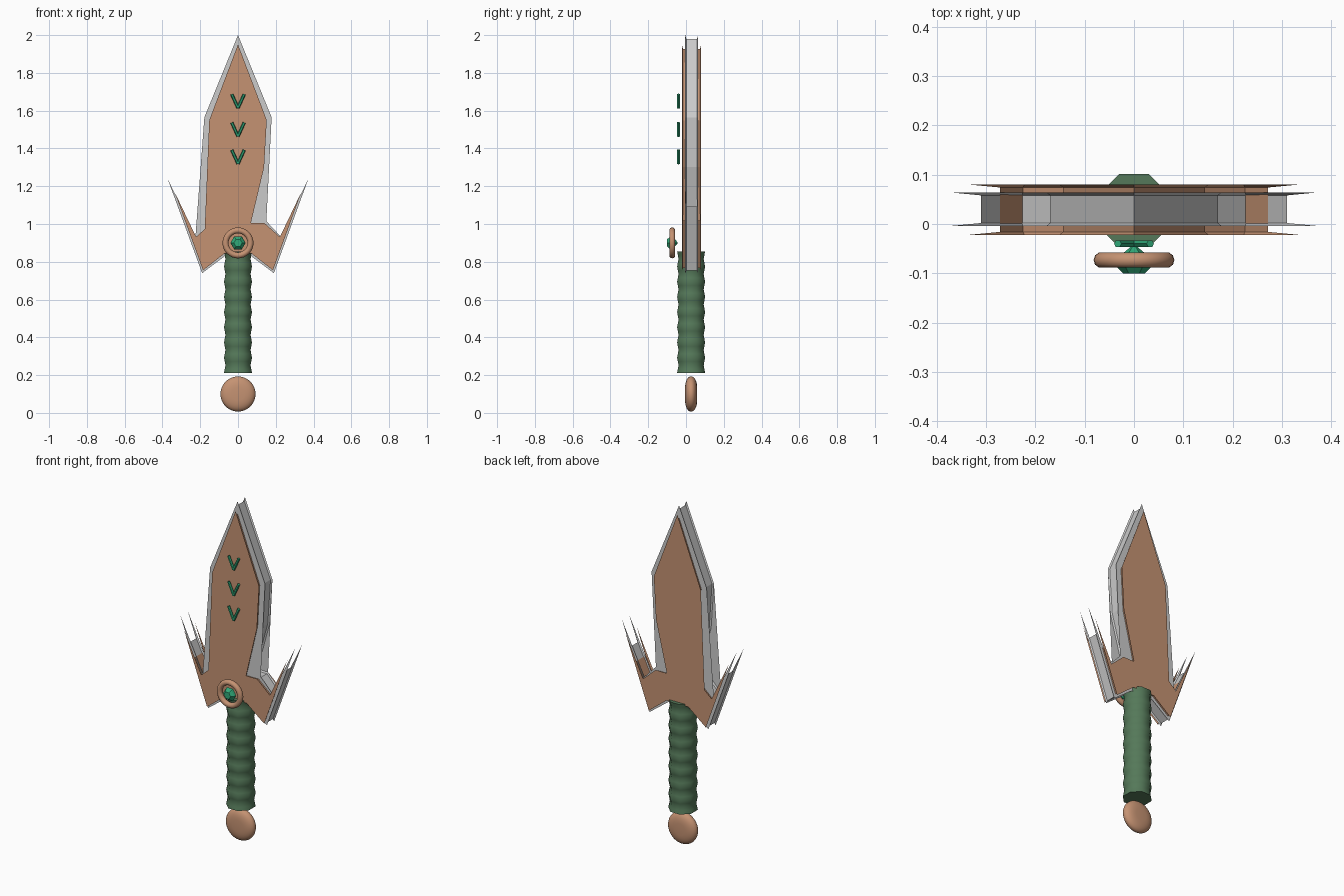
import bpy, bmesh, math
from mathutils import Vector, Matrix

if "Cube" in bpy.data.objects:
    bpy.data.objects.remove(bpy.data.objects["Cube"])


def material(name, rgb):
    m = bpy.data.materials.new(name)
    m.diffuse_color = (*rgb, 1)
    m.use_nodes = True
    m.node_tree.nodes["Principled BSDF"].inputs["Base Color"].default_value = m.diffuse_color
    return m


COPPER = material("copper", (0.56, 0.29, 0.17))
GREEN = material("grip_green", (0.09, 0.19, 0.10))
GEM = material("gem_green", (0.03, 0.40, 0.19))
MID_Y = 0.03


def finish(name, bm, mat=None, smooth=None):
    bmesh.ops.recalc_face_normals(bm, faces=bm.faces)
    me = bpy.data.meshes.new(name)
    bm.to_mesh(me)
    bm.free()
    ob = bpy.data.objects.new(name, me)
    bpy.context.collection.objects.link(ob)
    if mat:
        me.materials.append(mat)
    if smooth:
        bpy.ops.object.select_all(action='DESELECT')
        ob.select_set(True)
        bpy.context.view_layer.objects.active = ob
        bpy.ops.object.shade_smooth_by_angle(angle=math.radians(smooth))
    return ob


def inset(pts, d):
    """Mitred inward offset of a clockwise outline."""
    out = []
    for i, p in enumerate(pts):
        a = (p - pts[i - 1]).normalized()
        b = (pts[(i + 1) % len(pts)] - p).normalized()
        na, nb = Vector((a.y, -a.x)), Vector((b.y, -b.x))
        out.append(p + (na + nb) * d / (1 + na.dot(nb)))
    return out


def plate(name, half, y0, y1, mat=None, d=0.008, lip=0.006):
    """Symmetric slab whose front and back faces overhang a recessed rim."""
    right = [Vector(p) for p in half]
    left = [Vector((-p.x, p.y)) for p in reversed(right) if p.x > 1e-6]
    full = right + left
    core = inset(full, d)
    bm = bmesh.new()
    rings = [[bm.verts.new((p.x, y, p.y)) for p in o]
             for o, y in ((full, y0), (core, y0 + lip), (core, y1 - lip), (full, y1))]
    n = len(full)
    for r, s in zip(rings, rings[1:]):
        for i in range(n):
            bm.faces.new((r[i], r[(i + 1) % n], s[(i + 1) % n], s[i]))
    caps = [bm.faces.new(rings[0]), bm.faces.new(rings[-1])]
    bmesh.ops.triangulate(bm, faces=caps)
    return finish(name, bm, mat)


def lathe(name, profile, sides, place, mat, smooth=None, turn=0.0):
    """Revolve (radius, height) points about z, closed at both ends, then place."""
    bm = bmesh.new()
    rings = [[bm.verts.new((r * math.cos(turn + 2 * math.pi * i / sides),
                            r * math.sin(turn + 2 * math.pi * i / sides), h))
              for i in range(sides)] for r, h in profile]
    for a, b in zip(rings, rings[1:]):
        for i in range(sides):
            j = (i + 1) % sides
            bm.faces.new((a[i], a[j], b[j], b[i]))
    bm.faces.new(rings[0])
    bm.faces.new(rings[-1])
    bm.transform(place)
    return finish(name, bm, mat, smooth)


FACE_Y = Matrix.Rotation(math.pi / 2, 4, 'X')   # lathe axis +z -> -y

# Steel blade with winged guard
plate("blade_edge", [(0, 2.0), (0.178, 1.565), (0.16, 1.30), (0.082, 1.015),
                     (0.15, 1.015), (0.225, 0.935), (0.372, 1.238), (0.19, 0.74),
                     (0.07, 0.83), (0, 0.83)], -0.004, 0.064)

# Copper body, slotted at the bottom centre
plate("blade_body", [(0, 1.95), (0.152, 1.55), (0.138, 1.30), (0.068, 1.005),
                     (0.14, 1.005), (0.222, 0.932), (0.335, 1.168), (0.185, 0.755),
                     (0.07, 0.845), (0.014, 0.845), (0.014, 0.935)], -0.022, 0.08, COPPER)

# Ribbed grip
grip = []
RIBS, STEPS = 8, 4
for k in range(RIBS * STEPS + 1):
    t = k / (RIBS * STEPS)
    grip.append((0.076 + 0.004 * math.cos(2 * math.pi * RIBS * t), 0.212 + 0.643 * t))
lathe("grip", grip, 8, Matrix.Translation((0, MID_Y - 0.003, 0)), GREEN, 50, math.pi / 8)

# Pommel: rounded disc
disc = []
for k in range(1, 16):
    a = -math.pi / 2 + math.pi * k / 16
    disc.append((0.093 * math.cos(a) ** 0.6, 0.033 * math.sin(a)))
lathe("pommel", disc, 32, Matrix.Translation((0, 0.027, 0.1)) @ FACE_Y, COPPER, 40)

# Ring round the gem
bpy.ops.mesh.primitive_torus_add(major_segments=32, minor_segments=10, major_radius=0.066,
                                 minor_radius=0.016, location=(0, -0.073, 0.9),
                                 rotation=(math.pi / 2, 0, 0))
ring = bpy.context.object
ring.name = "gem_ring"
ring.data.materials.append(COPPER)
bpy.ops.object.shade_smooth_by_angle(angle=math.radians(50))

# Faceted gem
lathe("gem", [(0.004, -0.03), (0.04, 0.0), (0.036, 0.012), (0.022, 0.026)], 6,
      Matrix.Translation((0, -0.074, 0.9)) @ FACE_Y, GEM)

# Three chevrons, each of two thin rods, floating in front of the blade
for n, z in enumerate((1.61, 1.46, 1.315)):
    bm = bmesh.new()
    for side in (-1, 1):
        a, b = Vector((0, -0.04, z + 0.004)), Vector((side * 0.033, -0.04, z + 0.077))
        rot = (b - a).to_track_quat('Z', 'Y').to_matrix().to_4x4()
        bmesh.ops.create_cone(bm, cap_ends=True, segments=6, radius1=0.008, radius2=0.008,
                              depth=(b - a).length,
                              matrix=Matrix.Translation((a + b) / 2) @ rot)
    finish(f"chevron_{n + 1}", bm, GEM)
